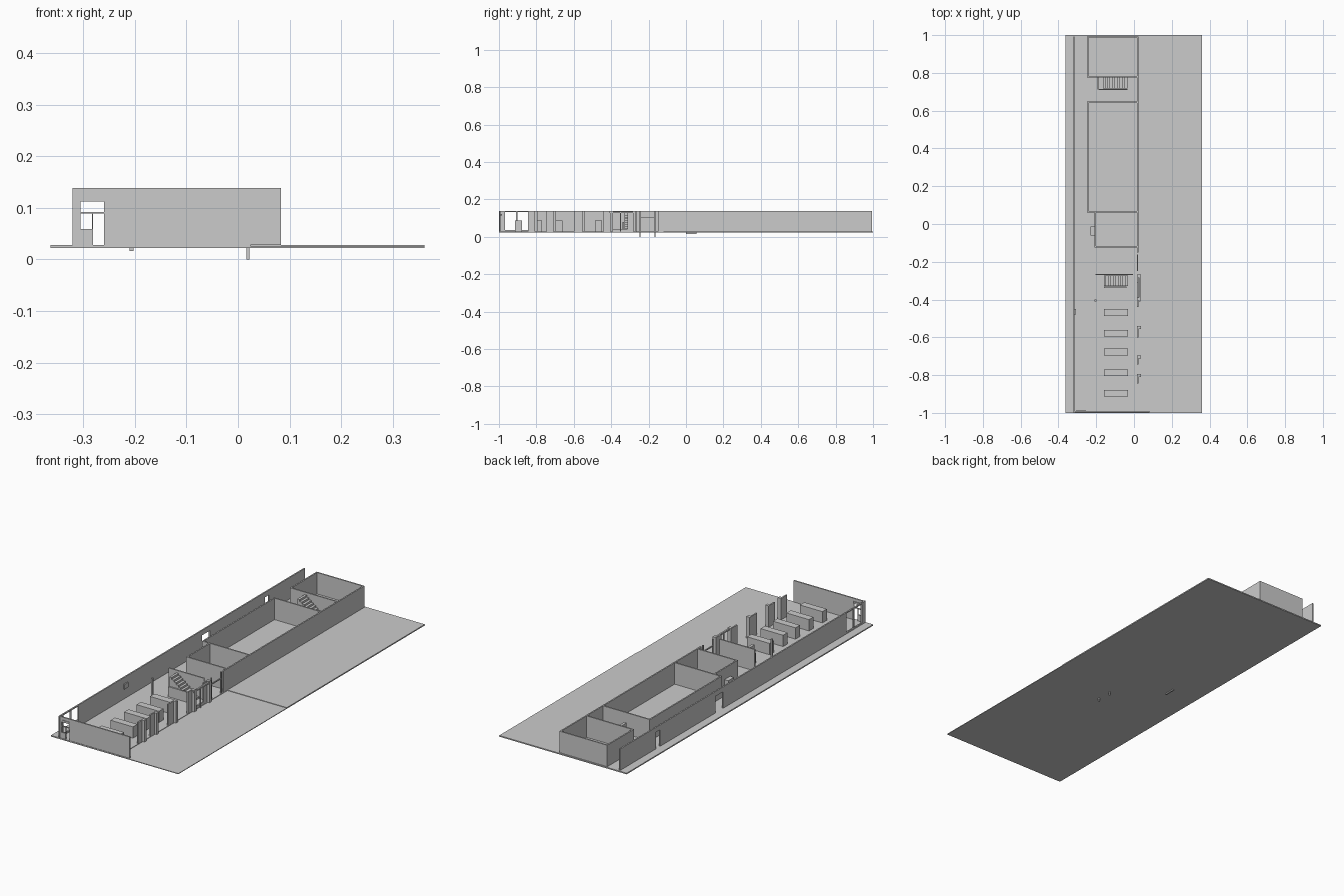
import bpy, bmesh

if "Cube" in bpy.data.objects:
    bpy.data.objects.remove(bpy.data.objects["Cube"])

FLOOR, TOP, T = 0.028, 0.138, 0.007


def boxes(name, items):
    """One object from boxes given as (x0, x1, y0, y1, z0, z1)."""
    bm = bmesh.new()
    for x0, x1, y0, y1, z0, z1 in items:
        verts = bmesh.ops.create_cube(bm, size=1)["verts"]
        for v in verts:
            v.co.x = x1 if v.co.x > 0 else x0
            v.co.y = y1 if v.co.y > 0 else y0
            v.co.z = z1 if v.co.z > 0 else z0
    me = bpy.data.meshes.new(name)
    bm.to_mesh(me)
    bm.free()
    ob = bpy.data.objects.new(name, me)
    bpy.context.collection.objects.link(ob)
    return ob


def wall_x(y, x0, x1, z0=FLOOR, z1=TOP):
    return (x0, x1, y - T / 2, y + T / 2, z0, z1)


def wall_y(x, y0, y1, z0=FLOOR, z1=TOP):
    return (x - T / 2, x + T / 2, y0, y1, z0, z1)


def stairs(name, x0, x1, y0, y1, steps=10):
    """Solid flight rising towards -x, made from one extruded profile."""
    run, rise = (x1 - x0) / steps, (TOP - 0.012 - FLOOR) / steps
    prof = [(x0, FLOOR), (x1, FLOOR)]
    for i in range(steps):
        prof += [(x1 - i * run, FLOOR + (i + 1) * rise),
                 (x1 - (i + 1) * run, FLOOR + (i + 1) * rise)]
    bm = bmesh.new()
    face = bm.faces.new([bm.verts.new((x, y0, z)) for x, z in prof])
    ext = bmesh.ops.extrude_face_region(bm, geom=[face])
    for v in ext["geom"]:
        if isinstance(v, bmesh.types.BMVert):
            v.co.y = y1
    bmesh.ops.recalc_face_normals(bm, faces=bm.faces)
    me = bpy.data.meshes.new(name)
    bm.to_mesh(me)
    bm.free()
    bpy.context.collection.objects.link(bpy.data.objects.new(name, me))


# Ground: building floor, higher rear yard, slightly lower front yard
boxes("building_floor", [(-0.363, 0.024, -1, 1, 0.022, FLOOR)])
boxes("rear_yard", [(0.024, 0.361, -0.12, 1, 0.022, FLOOR)])
boxes("front_yard", [(0.024, 0.361, -1, -0.12, 0.022, 0.0255)])
boxes("floor_edge_strip", [(-0.21, -0.203, 0, 0.055, 0.016, 0.022)])

# Long left wall with two doors and a corner window
LX, DOOR = -0.3175, 0.113
boxes("left_wall", [
    wall_y(LX, -1, -0.968), wall_y(LX, -0.968, -0.845, 0.132, TOP),
    wall_y(LX, -0.968, -0.845, FLOOR, 0.036),
    wall_y(LX, -0.845, 0.157), wall_y(LX, 0.157, 0.22, DOOR, TOP),
    wall_y(LX, 0.22, 0.668), wall_y(LX, 0.668, 0.702, DOOR, TOP),
    wall_y(LX, 0.702, 0.993)])
boxes("corner_window_frame", [wall_y(LX, -0.908, -0.902, 0.036, 0.132)])
boxes("wall_fixture", [(LX, -0.308, -0.48, -0.45, 0.08, 0.105)])

# Front wall with entrance
FY = -0.994
boxes("front_wall", [
    wall_x(FY, -0.321, -0.305), wall_x(FY, -0.305, -0.26, 0.112, TOP),
    wall_x(FY, -0.26, 0.083)])
boxes("entrance_canopy", [(-0.305, -0.258, -1, -0.985, 0.113, 0.123)])
boxes("entrance_frame", [
    wall_x(FY, -0.305, -0.26, 0.089, 0.092),
    wall_x(FY, -0.283, -0.281, FLOOR, 0.09),
    wall_x(FY, -0.305, -0.283, FLOOR, 0.059)])

# Right outer wall and rear wall
RX = 0.02
boxes("right_wall", [wall_y(RX, -0.15, 0.993)])
boxes("rear_wall", [wall_x(0.99, -0.248, 0.02)])

# Inner rooms
boxes("rear_room_walls", [wall_y(-0.245, 0.78, 0.99), wall_x(0.78, -0.248, 0.02)])
boxes("large_room_walls", [
    wall_y(-0.245, 0.065, 0.645), wall_x(0.645, -0.248, 0.02),
    wall_x(0.065, -0.248, 0.02)])
boxes("small_room_walls", [wall_y(-0.205, -0.12, 0.065), wall_x(-0.12, -0.208, 0.02)])
boxes("small_room_counter", [(-0.231, -0.208, -0.06, -0.014, FLOOR, 0.08)])
boxes("stair_back_wall", [wall_x(-0.267, -0.205, -0.005)])
boxes("partition_post", [(-0.208, -0.199, -0.41, -0.4, FLOOR, TOP)])

# Stairs with side panels
stairs("front_stairs", -0.16, -0.032, -0.328, -0.272)
boxes("front_stair_panel", [wall_x(-0.335, -0.16, -0.04, FLOOR, 0.08)])
stairs("rear_stairs", -0.165, -0.035, 0.717, 0.775)
boxes("rear_stair_panel", [wall_x(0.712, -0.19, -0.035, FLOOR, 0.07),
                           wall_y(-0.189, 0.712, 0.78, FLOOR, 0.07)])

# Row of tables
for i, y in enumerate((-0.468, -0.578, -0.678, -0.788, -0.896)):
    boxes(f"table_{i + 1}", [(-0.16, -0.032, y - 0.018, y + 0.018, FLOOR, 0.086)])

# Piers of the open front-right side: slab plus a projecting jamb
for i, (y, w) in enumerate(((-0.82, 0.05), (-0.72, 0.05), (-0.57, 0.06),
                            (-0.415, 0.05), (-0.29, 0.045))):
    boxes(f"side_pier_{i + 1}", [
        wall_y(RX, y - w / 2, y + w / 2),
        (RX, 0.036, y + w / 2 - 0.016, y + w / 2, FLOOR, TOP)])

# Window between the last two piers
boxes("side_window_frame", [
    wall_y(RX, -0.39, -0.312, FLOOR, 0.041),
    (0.027, 0.035, -0.41, -0.27, 0.126, 0.134),
    (0.029, 0.034, -0.352, -0.348, FLOOR, 0.13)])

# Side entrance: two long posts with a crossbar
boxes("side_door_posts", [
    (0.016, 0.022, y - 0.003, y + 0.003, 0, TOP) for y in (-0.245, -0.165)])
boxes("side_door_bar", [(0.016, 0.022, -0.245, -0.165, 0.102, 0.107)])
